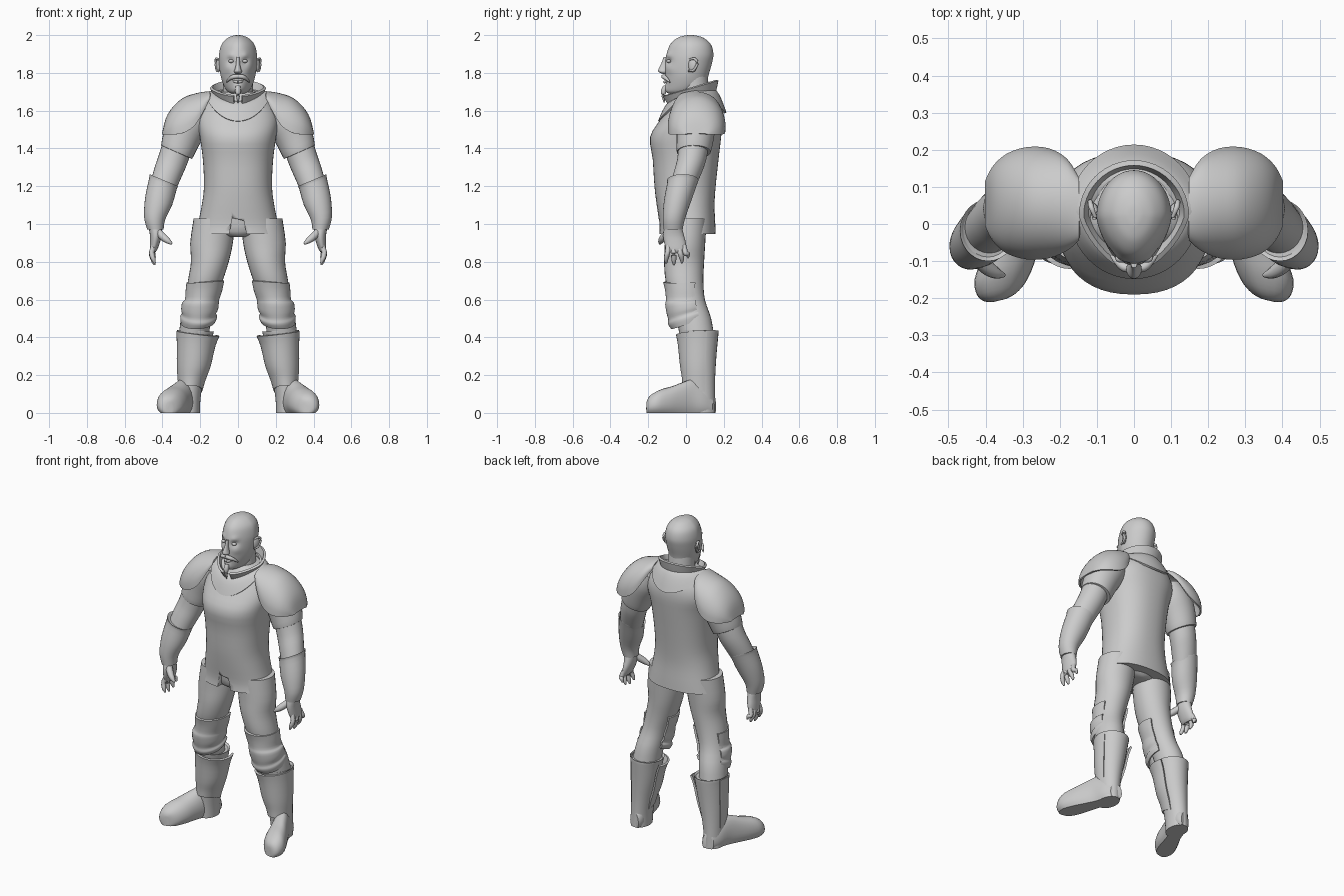
import bpy, bmesh, math
from mathutils import Vector

grey = bpy.data.materials.new("plain grey")
grey.diffuse_color = (0.6, 0.6, 0.6, 1)


def finish(name, bm, mirror=False, angle=40):
    """Turn a bmesh into a smooth-shaded, optionally mirrored part."""
    bmesh.ops.recalc_face_normals(bm, faces=bm.faces[:])
    me = bpy.data.meshes.new(name)
    bm.to_mesh(me)
    bm.free()
    ob = bpy.data.objects.new(name, me)
    bpy.context.collection.objects.link(ob)
    me.materials.append(grey)
    bpy.ops.object.select_all(action='DESELECT')
    ob.select_set(True)
    bpy.context.view_layer.objects.active = ob
    bpy.ops.object.shade_smooth_by_angle(angle=math.radians(angle))
    if mirror:
        ob.modifiers.new("mirror", 'MIRROR')
    return ob


def spline(rows, steps):
    """Catmull-Rom interpolation of equal-length number rows."""
    out, n = [], len(rows)
    for i in range(n - 1):
        p0, p1, p2, p3 = rows[max(i - 1, 0)], rows[i], rows[i + 1], rows[min(i + 2, n - 1)]
        for s in range(steps):
            t = s / steps
            out.append([0.5 * (2 * b + (c - a) * t + (2 * a - 5 * b + 4 * c - d) * t * t
                               + (3 * b - a - 3 * c + d) * t ** 3)
                        for a, b, c, d in zip(p0, p1, p2, p3)])
    return out + [list(rows[-1])]


def skin(bm, rings, closed=True, cap=True):
    vs = [[bm.verts.new(p) for p in r] for r in rings]
    n = len(vs[0])
    for a, b in zip(vs, vs[1:]):
        for i in range(n if closed else n - 1):
            j = (i + 1) % n
            bm.faces.new((a[i], a[j], b[j], b[i]))
    if closed and cap:
        bm.faces.new(vs[0])
        bm.faces.new(vs[-1])


def loft(name, rows, mirror=True, segs=28, steps=3, power=2.0, egg=0.0,
         arc=None, thick=0.0, sculpt=None, cap=True):
    """Rows are x, y, z, radius x, radius y, slope along x, slope along y.
    An arc (start, end in degrees, -90 is the front) leaves the shell open."""
    rows = [list(r) + [0] * (7 - len(r)) for r in rows]
    a0, a1 = arc or (0, 360)
    rings = []
    for cx, cy, cz, rx, ry, sx, sy in spline(rows, steps):
        ring = []
        for i in range(segs + (1 if arc else 0)):
            a = math.radians(a0 + (a1 - a0) * i / segs)
            c, s = math.cos(a), math.sin(a)
            dx = math.copysign(abs(c) ** (2 / power), c) * rx * (1 - egg * max(0, -s))
            dy = math.copysign(abs(s) ** (2 / power), s) * ry
            p = Vector((cx + dx, cy + dy, cz + sx * dx + sy * dy))
            ring.append(sculpt(p) if sculpt else p)
        rings.append(ring)
    bm = bmesh.new()
    skin(bm, rings, arc is None, cap)
    if thick:
        bmesh.ops.recalc_face_normals(bm, faces=bm.faces[:])
        bmesh.ops.solidify(bm, geom=bm.faces[:], thickness=thick)
    return finish(name, bm, mirror)


def tube(name, pts, mirror=True, segs=10, flat=1.0):
    """Tapered tube through x, y, z, radius points."""
    path = spline(pts, 4)
    rings = []
    for i, p in enumerate(path):
        a, b = path[max(i - 1, 0)], path[min(i + 1, len(path) - 1)]
        q = (Vector(b[:3]) - Vector(a[:3])).to_track_quat('Z', 'Y')
        rings.append([Vector(p[:3]) + q @ Vector((math.cos(t) * p[3], math.sin(t) * p[3] * flat, 0))
                      for t in (math.tau * k / segs for k in range(segs))])
    bm = bmesh.new()
    skin(bm, rings)
    return finish(name, bm, mirror, 60)


def ball(name, loc, size, rot=0.0):
    bm = bmesh.new()
    bmesh.ops.create_uvsphere(bm, u_segments=16, v_segments=10, radius=1)
    for v in bm.verts:
        x, y, z = v.co.x * size[0], v.co.y * size[1], v.co.z * size[2]
        c, s = math.cos(rot), math.sin(rot)
        v.co = Vector((x * c - y * s, x * s + y * c, z)) + Vector(loc)
    return finish(name, bm, True, 60)


# Head with sculpted eye sockets, brow, cheeks and chin
BUMPS = [(0.038, 1.862, 0.018, 0.016), (0.04, 1.893, 0.016, -0.007),
         (0.055, 1.82, 0.02, -0.006), (0.0, 1.715, 0.02, -0.008), (0.0, 1.752, 0.012, 0.005)]


def face(p):
    if p.y < -0.02:
        w = min(1, (-0.02 - p.y) / 0.04)
        for bx, bz, s, amt in BUMPS:
            p.y += w * amt * math.exp(-((abs(p.x) - bx) ** 2 + (p.z - bz) ** 2) / (s * s))
    return p


loft("head", [(0, -.03, 1.69, .035, .06), (0, -.012, 1.705, .058, .093), (0, 0, 1.74, .078, .108),
              (0, .005, 1.79, .093, .115), (0, .013, 1.85, .1, .124), (0, .021, 1.90, .1, .124),
              (0, .024, 1.95, .087, .108), (0, .024, 1.983, .057, .073), (0, .024, 1.997, .025, .034),
              (0, .024, 2.0, .003, .004)],
     mirror=False, segs=56, steps=5, egg=0.2, sculpt=face)
loft("neck", [(0, .045, 1.6, .09, .085), (0, .045, 1.7, .08, .078), (0, .04, 1.78, .08, .075)], mirror=False)
loft("nose", [(0, -.112, 1.795, .012, .012), (0, -.122, 1.806, .021, .024), (0, -.118, 1.822, .016, .027),
              (0, -.112, 1.85, .010, .019), (0, -.104, 1.885, .009, .014)], mirror=False, segs=16)
ball("eye", (.037, -.092, 1.862), (.014, .012, .009))
ball("ear", (.104, .035, 1.84), (.011, .024, .037), -.35)
tube("ear_rim", [(.106, .012, 1.81, .005), (.113, .04, 1.815, .006), (.118, .06, 1.85, .007),
                 (.115, .045, 1.875, .007), (.104, .018, 1.87, .005)])
tube("moustache", [(0, -.119, 1.782, .011), (.025, -.117, 1.779, .012), (.045, -.102, 1.768, .009),
                   (.062, -.085, 1.75, .003)])
tube("lower_lip", [(0, -.113, 1.752, .008), (.013, -.109, 1.753, .007), (.028, -.097, 1.757, .003)])
tube("goatee", [(0, -.108, 1.73, .012), (0, -.118, 1.705, .015), (0, -.12, 1.68, .011),
                (0, -.115, 1.64, .002)], mirror=False)

# Jacket with a notch cut in the front hem
jacket = loft("jacket", [(0, .007, .947, .226, .15), (0, .007, 1.0, .212, .148), (0, -.002, 1.1, .192, .153),
                         (0, -.005, 1.2, .18, .162), (0, -.002, 1.34, .186, .174), (0, -.002, 1.46, .202, .188),
                         (0, .028, 1.55, .215, .166), (0, .047, 1.62, .19, .138), (0, .05, 1.68, .14, .105),
                         (0, .05, 1.70, .1, .08)], mirror=False, segs=48, power=2.3)
bm = bmesh.new()
outline = [(-.055, .9), (.055, .9), (.03, 1.018), (-.03, 1.032)]
skin(bm, [[(x, y, z) for x, z in outline] for y in (-.3, -.06)])
cutter = finish("hem_notch_cutter", bm)
cutter.hide_render = True
cutter.hide_viewport = True
cut = jacket.modifiers.new("notch", 'BOOLEAN')
cut.object, cut.operation, cut.solver = cutter, 'DIFFERENCE', 'EXACT'

# Neck guard draped over the chest and shoulders
bm = bmesh.new()
rings = []
for k in range(7):
    t = k / 6
    ring = []
    for i in range(48):
        a = math.tau * i / 48
        c, s = math.cos(a), math.sin(a)
        low = 1.69 - (.145 if s < 0 else .10) * abs(s) ** 1.5
        high = 1.685 + .035 * s
        ring.append((c * (.105 + .07 * t), .033 + s * (.105 + .076 * t),
                     high + (low - high) * t ** 1.3 + .018 * math.sin(math.pi * t)))
    rings.append(ring)
skin(bm, rings, cap=False)
bmesh.ops.recalc_face_normals(bm, faces=bm.faces[:])
bmesh.ops.solidify(bm, geom=bm.faces[:], thickness=.012)
finish("neck_guard", bm)

# Flared collar, open at the front
loft("collar", [(0, .03, 1.655, .108, .11, 0, .27), (0, .027, 1.685, .118, .122, 0, .28),
                (0, .022, 1.722, .136, .136, 0, .3)],
     mirror=False, segs=44, egg=.3, arc=(-78, 258), thick=.014)

# Shoulder plates: arches from the neck outward
arches = [(.148, 1.702, .04, .085, 1.665), (.18, 1.70, .052, .125, 1.60), (.23, 1.69, .056, .15, 1.52),
          (.29, 1.668, .056, .153, 1.482), (.345, 1.62, .055, .135, 1.474), (.382, 1.56, .055, .10, 1.474),
          (.402, 1.48, .055, .06, 1.474)]
bm = bmesh.new()
rings = []
for x, top, cy, ry, end in spline(arches, 3):
    rings.append([(x, cy + ry * math.cos(math.pi * i / 20) * (1 if i not in (0, 20) else .985),
                   end + (top - end) * math.sin(math.pi * i / 20) ** .85) for i in range(21)])
skin(bm, rings, closed=False)
bmesh.ops.recalc_face_normals(bm, faces=bm.faces[:])
bmesh.ops.solidify(bm, geom=bm.faces[:], thickness=.01)
finish("shoulder_plate", bm, True, 50)

# Arms
loft("sleeve", [(.2, .05, 1.62, .07, .09, .3), (.25, .052, 1.55, .1, .105, .4), (.293, .05, 1.47, .094, .1, .44),
                (.322, .042, 1.39, .084, .092, .44), (.325, .041, 1.38, .078, .086, .44)])
loft("upper_arm", [(.315, .042, 1.43, .075, .08, .4), (.345, .03, 1.34, .073, .077, .4),
                   (.372, .008, 1.27, .07, .074, .4), (.4, -.02, 1.19, .064, .066, .4)])
loft("gauntlet", [(.393, -.015, 1.222, .066, .074, .42), (.393, -.017, 1.232, .076, .083, .42),
                  (.397, -.02, 1.215, .073, .08, .4), (.42, -.045, 1.12, .072, .072, .25),
                  (.441, -.064, 1.03, .056, .059, .1), (.437, -.068, .97, .043, .05)])
loft("palm", [(.437, -.068, .985, .037, .046), (.435, -.066, .94, .031, .055), (.44, -.058, .90, .026, .057),
              (.447, -.052, .865, .02, .052), (.45, -.05, .85, .012, .045)], segs=20)
for label, y, tip_y, tip_z in (("index", -.092, -.105, .792), ("middle", -.066, -.064, .783),
                               ("ring", -.038, -.022, .793), ("little", -.012, .01, .82)):
    tube(label + "_finger", [(.446, y, .885, .014), (.457, (y + tip_y) / 2, .845, .0145),
                             (.448, tip_y, tip_z + .022, .012), (.44, tip_y, tip_z, .005)])
tube("thumb", [(.425, -.09, .96, .02), (.395, -.118, .93, .02), (.37, -.133, .91, .015),
               (.35, -.138, .895, .006)])

# Legs
loft("leg", [(.125, .0, 1.03, .11, .11), (.14, -.005, .9, .113, .107), (.149, -.01, .8, .1, .106),
             (.173, -.008, .7, .092, .1), (.2, .01, .6, .08, .09), (.222, .04, .5, .08, .093),
             (.235, .06, .4, .08, .09)])
loft("seat", [(0, .0, .93, .04, .08), (0, .0, .96, .15, .11), (0, .0, 1.05, .17, .12)], mirror=False)

# Knee guard of three stacked bulges
loft("knee_guard", [(.173, -.005, .695, .1, .116, -.06, .03), (.18, -.003, .65, .097, .108),
                    (.19, .0, .60, .091, .106), (.198, .0, .585, .097, .11, 0, .1),
                    (.203, .005, .55, .098, .108, 0, .2), (.207, .01, .525, .09, .104, 0, .3),
                    (.208, .015, .508, .098, .11, 0, .35), (.212, .02, .478, .09, .098, -.05, .35)],
     arc=(-208, 28), thick=.012)

# Boots: shaft, foot and front shin plate
loft("boot_shaft", [(.225, .068, .425, .086, .092, .05), (.225, .068, .435, .097, .104, .05),
                    (.227, .07, .40, .092, .1), (.235, .071, .3, .082, .09), (.248, .073, .18, .067, .081),
                    (.256, .076, .08, .058, .077), (.258, .078, 0, .056, .077)])
bm = bmesh.new()
stations = [(-.206, .362, .018, .06), (-.198, .361, .042, .08), (-.175, .358, .065, .102),
            (-.13, .35, .08, .125), (-.07, .33, .076, .142), (-.01, .305, .067, .165),
            (.05, .28, .06, .18), (.11, .265, .054, .14), (.15, .26, .035, .09)]
rings = []
for y, cx, w, h in spline(stations, 3):
    ring = []
    for i in range(24):
        c, s = math.cos(math.tau * i / 24), math.sin(math.tau * i / 24)
        ring.append((cx + w * math.copysign(abs(c) ** .85, c), y - .25 * w * c,
                     max(0, h * (.35 + (.65 if s > 0 else .5) * s))))
    rings.append(ring)
skin(bm, rings)
finish("foot", bm, True)
loft("shin_plate", [(.212, .065, .42, .114, .118, .12, .05), (.222, .066, .36, .102, .109, .08),
                    (.234, .066, .25, .09, .098), (.246, .066, .17, .073, .088, 0, -.2),
                    (.252, .066, .12, .064, .085, 0, -.3)],
     arc=(-203, 23), thick=.012)
